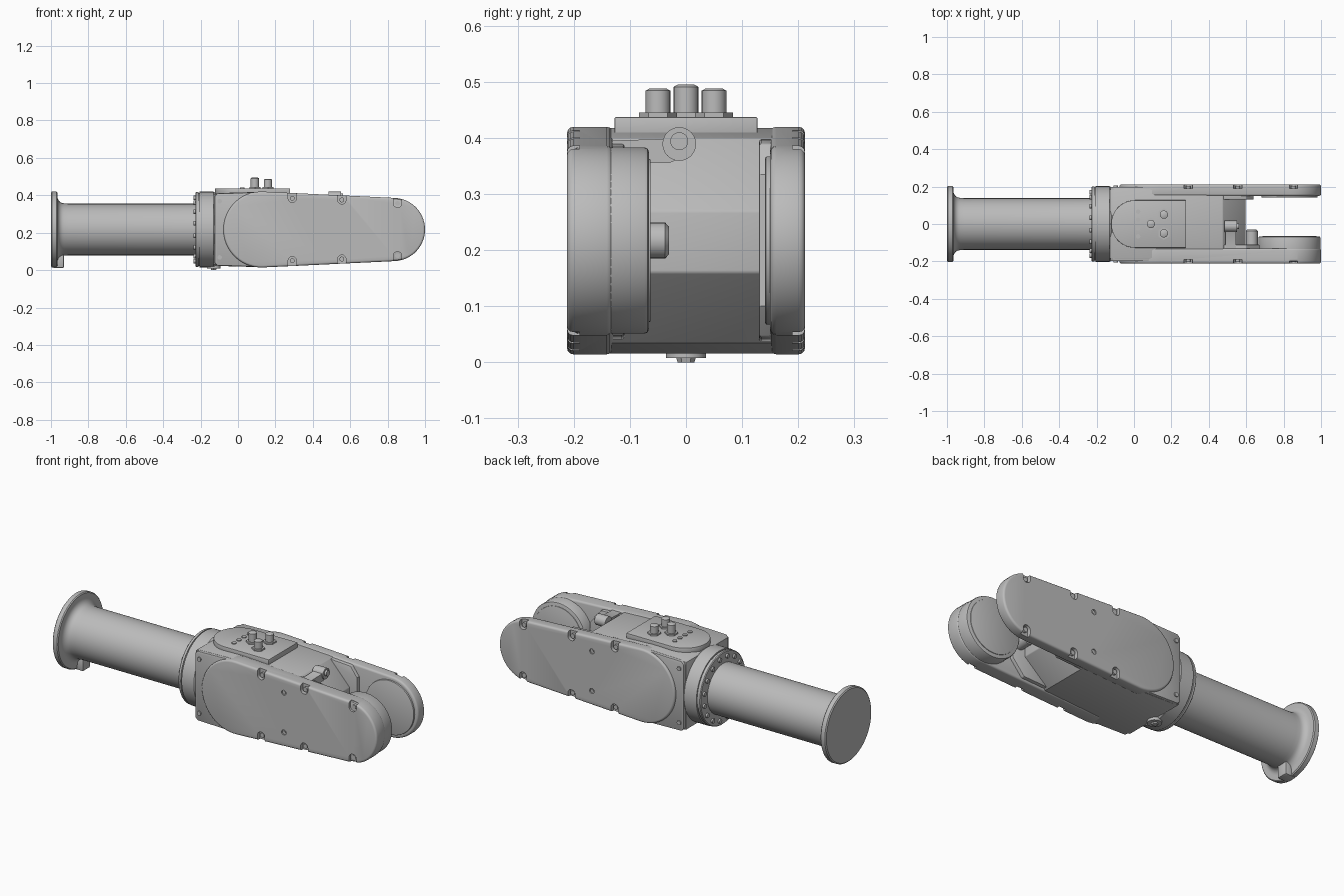
import bpy, bmesh
from math import cos, sin, pi, acos, radians
from mathutils import Matrix, Vector

default = bpy.data.objects.get("Cube")
if default:
    bpy.data.objects.remove(default, do_unlink=True)

AXIS_Z = 0.217
grey = bpy.data.materials.new("satin grey")
grey.use_nodes = True
grey.diffuse_color = (0.5, 0.5, 0.5, 1)
grey.node_tree.nodes["Principled BSDF"].inputs["Base Color"].default_value = (0.5, 0.5, 0.5, 1)


def finish(name, bm, bevel=0, cutter=None, segments=2):
    """Turn a bmesh into a shaded object, with optional bevel and cut."""
    bmesh.ops.recalc_face_normals(bm, faces=bm.faces)
    mesh = bpy.data.meshes.new(name)
    bm.to_mesh(mesh)
    bm.free()
    mesh.materials.append(grey)
    ob = bpy.data.objects.new(name, mesh)
    bpy.context.collection.objects.link(ob)
    bpy.ops.object.select_all(action='DESELECT')
    ob.select_set(True)
    bpy.context.view_layer.objects.active = ob
    if bevel:
        m = ob.modifiers.new("bevel", 'BEVEL')
        m.width, m.segments, m.angle_limit = bevel, segments, radians(40)
        bpy.ops.object.modifier_apply(modifier=m.name)
    if cutter:
        m = ob.modifiers.new("cut", 'BOOLEAN')
        m.operation, m.object, m.solver = 'DIFFERENCE', cutter, 'EXACT'
        bpy.ops.object.modifier_apply(modifier=m.name)
    bpy.ops.object.shade_smooth_by_angle(angle=radians(32))
    return ob


def add_rod(bm, start, end, r, r2=None, sides=24):
    """Cylinder or cone between two points."""
    a, b = Vector(start), Vector(end)
    rot = (b - a).to_track_quat('Z', 'Y').to_matrix().to_4x4()
    bmesh.ops.create_cone(bm, cap_ends=True, segments=sides, radius1=r,
                          radius2=r if r2 is None else r2, depth=(b - a).length,
                          matrix=Matrix.Translation((a + b) / 2) @ rot)


def add_box(bm, lo, hi):
    lo, hi = Vector(lo), Vector(hi)
    size = hi - lo
    bmesh.ops.create_cube(bm, size=1, matrix=Matrix.Translation((lo + hi) / 2)
                          @ Matrix.Diagonal((*size, 1)))


def add_prism(bm, points, direction):
    """Extrude a closed outline along a direction."""
    face = bm.faces.new([bm.verts.new(p) for p in points])
    out = bmesh.ops.extrude_face_region(bm, geom=[face], use_keep_orig=True)
    verts = [v for v in out["geom"] if isinstance(v, bmesh.types.BMVert)]
    bmesh.ops.translate(bm, verts=verts, vec=direction)


def capsule(x1, r1, x2, r2, n=28):
    """Outline of two circles of different size joined by tangents."""
    t = acos((r1 - r2) / (x2 - x1))
    small = [-t + 2 * t * i / n for i in range(n + 1)]
    large = [t + 2 * (pi - t) * i / n for i in range(n + 1)]
    return ([(x2 + r2 * cos(a), AXIS_Z + r2 * sin(a)) for a in small]
            + [(x1 + r1 * cos(a), AXIS_Z + r1 * sin(a)) for a in large])


def slab(bm, outline, y0, y1):
    add_prism(bm, [(x, y0, z) for x, z in outline], (0, y1 - y0, 0))


def lathe(name, profile):
    """Spin an (x, radius) profile around the arm axis."""
    bm = bmesh.new()
    verts = [bm.verts.new((x, 0, AXIS_Z + r)) for x, r in profile]
    edges = [bm.edges.new(p) for p in zip(verts, verts[1:])]
    bmesh.ops.spin(bm, geom=verts + edges, cent=(0, 0, AXIS_Z), axis=(1, 0, 0),
                   angle=2 * pi, steps=64)
    bmesh.ops.remove_doubles(bm, verts=bm.verts, dist=0.0001)
    return finish(name, bm)


# Tube with a flared end flange
flare = [(-0.93 - 0.035 * sin(a * pi / 12), 0.175 - 0.035 * cos(a * pi / 12))
         for a in range(6, -1, -1)]
lathe("tube", [(-1, 0), (-1, 0.197), (-0.995, 0.203), (-0.971, 0.203), (-0.966, 0.198)]
      + flare + [(-0.91, 0.138), (-0.2, 0.138), (-0.2, 0)])
bm = bmesh.new()
add_box(bm, (-0.99, -0.032, 0.012), (-0.93, 0.032, 0.085))
finish("flange_key", bm, 0.006)

# Stepped collar and its bolts
lathe("collar", [(-0.228, 0), (-0.228, 0.196), (-0.224, 0.2), (-0.212, 0.2), (-0.212, 0.195),
                 (-0.205, 0.195), (-0.205, 0.202), (-0.13, 0.202), (-0.12, 0.195), (-0.1, 0.195), (-0.1, 0)])
bm = bmesh.new()
for i in range(16):
    a = (i + 0.5) * pi / 8
    y, z = 0.172 * cos(a), AXIS_Z + 0.172 * sin(a)
    add_rod(bm, (-0.238, y, z), (-0.22, y, z), 0.012, sides=12)
finish("collar_bolts", bm)

# Central housing with a faceted end between the prongs
bm = bmesh.new()
slab(bm, [(-0.13, 0.03), (-0.1, 0.022), (0.11, 0.016), (0.45, 0.034), (0.595, 0.16),
          (0.595, 0.27), (0.475, 0.4), (0.11, 0.418), (-0.1, 0.412), (-0.13, 0.404)], -0.185, 0.185)
finish("housing", bm, 0.004)

# Corner plates beside the collar
for side, name in ((1, "left"), (-1, "right")):
    bm = bmesh.new()
    slab(bm, [(-0.125, 0.04), (-0.11, 0.024), (0.12, 0.018), (0.12, 0.416),
              (-0.11, 0.41), (-0.125, 0.394)], side * 0.15, side * 0.199)
    finish(name + "_corner_plate", bm, 0.004)

# Side covers with screw pockets along the rim
screws = [(x, AXIS_Z + s * h) for x, h in ((0.29, 0.167), (0.555, 0.158), (0.853, 0.14)) for s in (1, -1)]
for side, name, inner in ((1, "left", 0.15), (-1, "right", 0.13)):
    bm = bmesh.new()
    for x, z in screws:
        s = 1 if z > AXIS_Z else -1
        slab(bm, [(x + 0.022 * cos(a * pi / 10), z - s * 0.022 * sin(a * pi / 10)) for a in range(11)]
             + [(x - 0.022, z + s * 0.06), (x + 0.022, z + s * 0.06)], side * 0.19, side * 0.23)
    for z in (0.327, 0.107):
        add_rod(bm, (0.43, side * 0.205, z), (0.43, side * 0.23, z), 0.014)
    pockets = finish("pocket_cutter", bm)
    pockets.hide_render = True
    bm = bmesh.new()
    slab(bm, capsule(0.125, 0.203, 0.831, 0.169), side * inner, side * 0.212)
    finish(name + "_cover", bm, 0.011, pockets, 3)
    bpy.data.objects.remove(pockets, do_unlink=True)

    bm = bmesh.new()
    for x, z in screws:
        add_rod(bm, (x, side * 0.185, z), (x, side * 0.203, z), 0.013, sides=16)
    for z in (0.368, 0.068):
        add_rod(bm, (-0.098, side * 0.19, z), (-0.098, side * 0.205, z), 0.012, sides=16)
    for z in (0.327, 0.107):
        add_rod(bm, (0.43, side * 0.2, z), (0.43, side * 0.209, z), 0.008, sides=12)
    finish(name + "_cover_screws", bm)

# Joint drum on the right prong, thin bearing disc on the left prong
bm = bmesh.new()
add_rod(bm, (0.831, -0.2, AXIS_Z), (0.831, -0.066, AXIS_Z), 0.166, sides=64)
finish("joint_drum", bm, 0.008)
bm = bmesh.new()
add_rod(bm, (0.831, -0.07, AXIS_Z), (0.831, -0.063, AXIS_Z), 0.145, sides=64)
finish("drum_face", bm, 0.002)
bm = bmesh.new()
add_rod(bm, (0.831, 0.16, AXIS_Z), (0.831, 0.141, AXIS_Z), 0.15, sides=64)
finish("bearing_disc", bm, 0.004)

# Webs blending the prongs into the housing
bm = bmesh.new()
slab(bm, [(0.42, 0.036), (0.6, 0.045), (0.64, 0.1), (0.64, 0.335), (0.6, 0.39), (0.42, 0.4)], 0.13, 0.17)
slab(bm, [(0.42, 0.04), (0.6, 0.048), (0.67, 0.13), (0.67, 0.3), (0.6, 0.385), (0.42, 0.398)], -0.17, -0.11)
finish("prong_webs", bm, 0.004)

# Cable lug, its web and a side stub
bm = bmesh.new()
add_rod(bm, (0.485, -0.012, 0.389), (0.55, -0.012, 0.389), 0.03)
add_prism(bm, [(0.49, -0.14, 0.355), (0.49, -0.03, 0.355), (0.49, 0.01, 0.372),
               (0.49, -0.012, 0.415), (0.49, -0.04, 0.398), (0.49, -0.14, 0.395)], (0.055, 0, 0))
add_rod(bm, (0.54, -0.012, 0.394), (0.562, -0.012, 0.394), 0.016)
finish("cable_lug", bm)
bm = bmesh.new()
add_rod(bm, (0.63, -0.14, 0.217), (0.63, -0.037, 0.217), 0.032)
add_rod(bm, (0.63, -0.037, 0.217), (0.63, -0.03, 0.217), 0.032, 0.024)
finish("side_stub", bm)

# Control panel with a rounded end
bm = bmesh.new()
arc = [(0.005 - 0.127 * sin(i * pi / 24), 0.127 * cos(i * pi / 24)) for i in range(25)]
add_prism(bm, [(x, y, 0.4) for x, y in [(0.278, -0.127), (0.278, 0.127)] + arc], (0, 0, 0.037))
finish("control_panel", bm, 0.002)

# Connectors and indicator buttons
bm = bmesh.new()
for x, y, top in ((0.09, 0, 0.495), (0.16, 0.05, 0.488), (0.16, -0.05, 0.488)):
    add_rod(bm, (x, y, 0.43), (x, y, 0.445), 0.034, sides=6)
    add_rod(bm, (x, y, 0.44), (x, y, top - 0.004), 0.022)
    add_rod(bm, (x, y, top - 0.004), (x, y, top), 0.022, 0.015)
finish("connectors", bm)
bm = bmesh.new()
for y in (-0.066, -0.022, 0.022, 0.066):
    add_rod(bm, (0.022, y, 0.43), (0.022, y, 0.442), 0.012, sides=16)
finish("indicator_buttons", bm)

# Drain plug underneath
bm = bmesh.new()
add_rod(bm, (-0.13, 0, 0.03), (-0.13, 0, 0.008), 0.036)
add_rod(bm, (-0.13, 0, 0.01), (-0.13, 0, 0), 0.018, 0.015, 6)
finish("drain_plug", bm)
